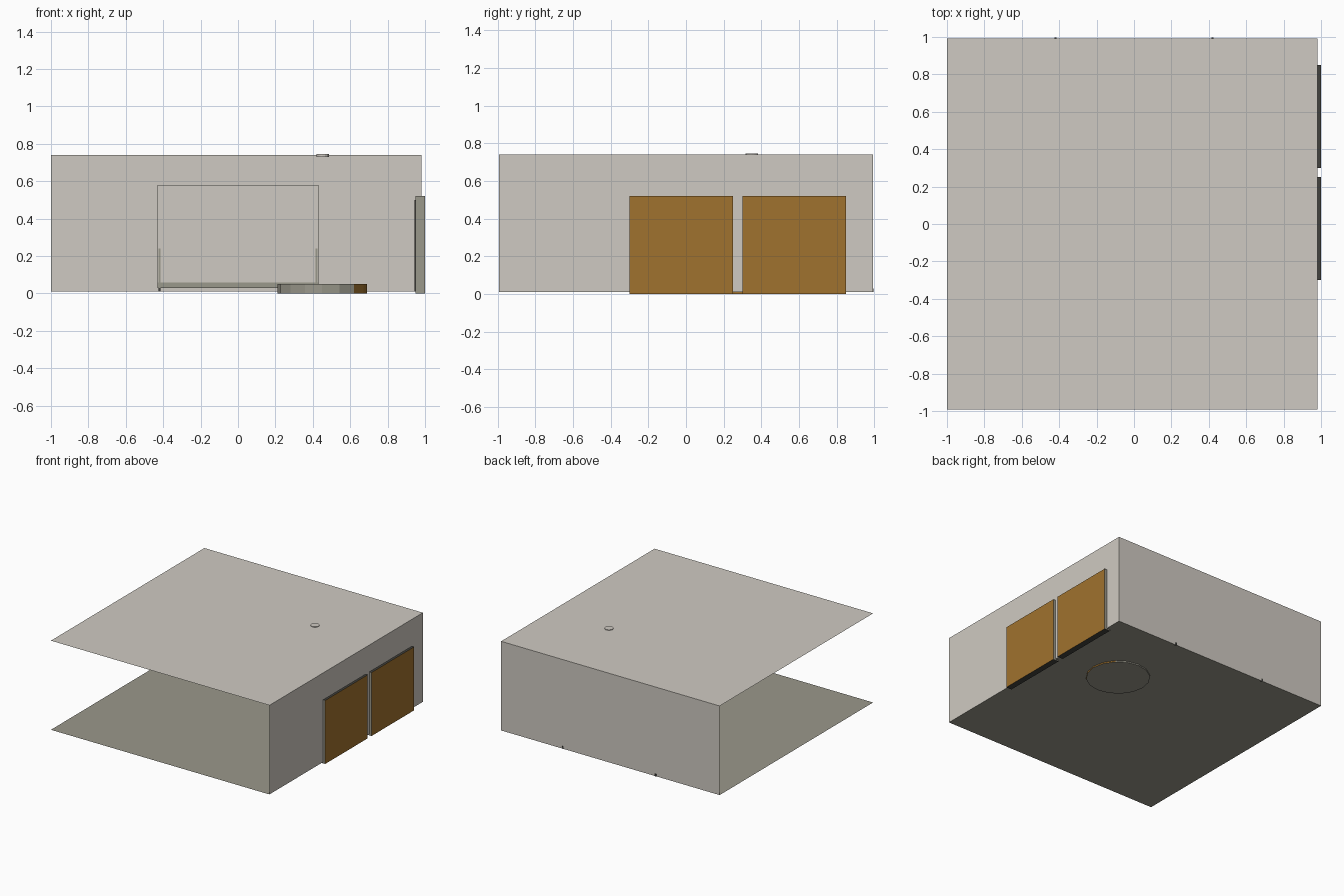
import bpy, bmesh
from mathutils import Matrix

default = bpy.data.objects.get("Cube")
if default:
    bpy.data.objects.remove(default, do_unlink=True)


def material(name, *rgb):
    """Flat material from 8-bit sRGB."""
    lin = [((c / 255 + 0.055) / 1.055) ** 2.4 for c in rgb] + [1]
    m = bpy.data.materials.new(name)
    m.use_nodes = True
    m.diffuse_color = lin
    m.node_tree.nodes["Principled BSDF"].inputs["Base Color"].default_value = lin
    return m


plaster = material("warm plaster", 207, 202, 194)
stone = material("olive grey floor", 154, 152, 139)
wood = material("brown wood", 160, 114, 46)
dark = material("charcoal", 66, 66, 62)


def finish(name, bm, mats, rule=None):
    bm.normal_update()
    for f in bm.faces:
        f.material_index = rule(f) if rule else 0
    mesh = bpy.data.meshes.new(name)
    bm.to_mesh(mesh)
    bm.free()
    for m in mats:
        mesh.materials.append(m)
    ob = bpy.data.objects.new(name, mesh)
    bpy.context.collection.objects.link(ob)
    return ob


def box(name, lo, hi, *mats, rule=None):
    bm = bmesh.new()
    size = [b - a for a, b in zip(lo, hi)]
    mid = [(a + b) / 2 for a, b in zip(lo, hi)]
    bmesh.ops.create_cube(bm, size=1, matrix=Matrix.Translation(mid) @ Matrix.Diagonal((*size, 1)))
    return finish(name, bm, mats, rule)


def sheet(name, corners, mat):
    bm = bmesh.new()
    bm.faces.new([bm.verts.new(c) for c in corners])
    return finish(name, bm, [mat])


def disc(name, x, y, z0, z1, r, sides, *mats, rule=None):
    bm = bmesh.new()
    bmesh.ops.create_cone(bm, cap_ends=True, segments=sides, radius1=r, radius2=r, depth=z1 - z0,
                          matrix=Matrix.Translation((x, y, (z0 + z1) / 2)))
    return finish(name, bm, mats, rule)


# Room shell: floor, ceiling and two walls, open at the front and one side
L, R, D, Z0, Z1 = -1, 0.98, 0.993, 0.01, 0.74
plan = [(L, -D), (R, -D), (R, D), (L, D)]
sheet("floor", [(x, y, Z0) for x, y in plan], stone)
sheet("ceiling", [(x, y, Z1) for x, y in plan], plaster)
for name, a, b in (("side_wall", plan[1], plan[2]), ("back_wall", plan[2], plan[3])):
    sheet(name, [(*a, Z0), (*b, Z0), (*b, Z1), (*a, Z1)], plaster)


# Pair of doors, brown faces with grey edges and dark tops
def door_rule(f):
    if abs(f.normal.x) > 0.5:
        return 0
    return 1 if abs(f.normal.y) > 0.5 else 2


for i, y in enumerate((-0.3, 0.3)):
    box(f"door_{i + 1}", (0.95, y, 0), (1, y + 0.55, 0.52), wood, stone, dark, rule=door_rule)
    box(f"door_inner_panel_{i + 1}", (0.945, y + 0.02, 0.01), (0.95, y + 0.53, 0.5), dark)

# Wide panel on the back wall, with its sill, side trims and feet
box("back_panel", (-0.43, 0.982, 0.03), (0.43, 0.99, 0.58), plaster)
box("panel_sill", (-0.43, 0.976, 0.03), (0.43, 0.984, 0.06), stone)
for side, x in (("left", 0.42), ("right", -0.42)):
    box(f"panel_trim_{side}", (x - 0.005, 0.978, 0.06), (x + 0.005, 0.983, 0.24), stone)
    box(f"panel_foot_{side}", (x - 0.006, 0.975, 0.01), (x + 0.006, 0.996, 0.03), dark)

# Low round platform and the ceiling lamp above it
disc("round_platform", 0.45, 0.35, 0, 0.05, 0.24, 16, stone, wood,
     rule=lambda f: int(f.normal.x > 0.6))
disc("ceiling_lamp", 0.453, 0.35, 0.73, 0.745, 0.033, 16, plaster)
